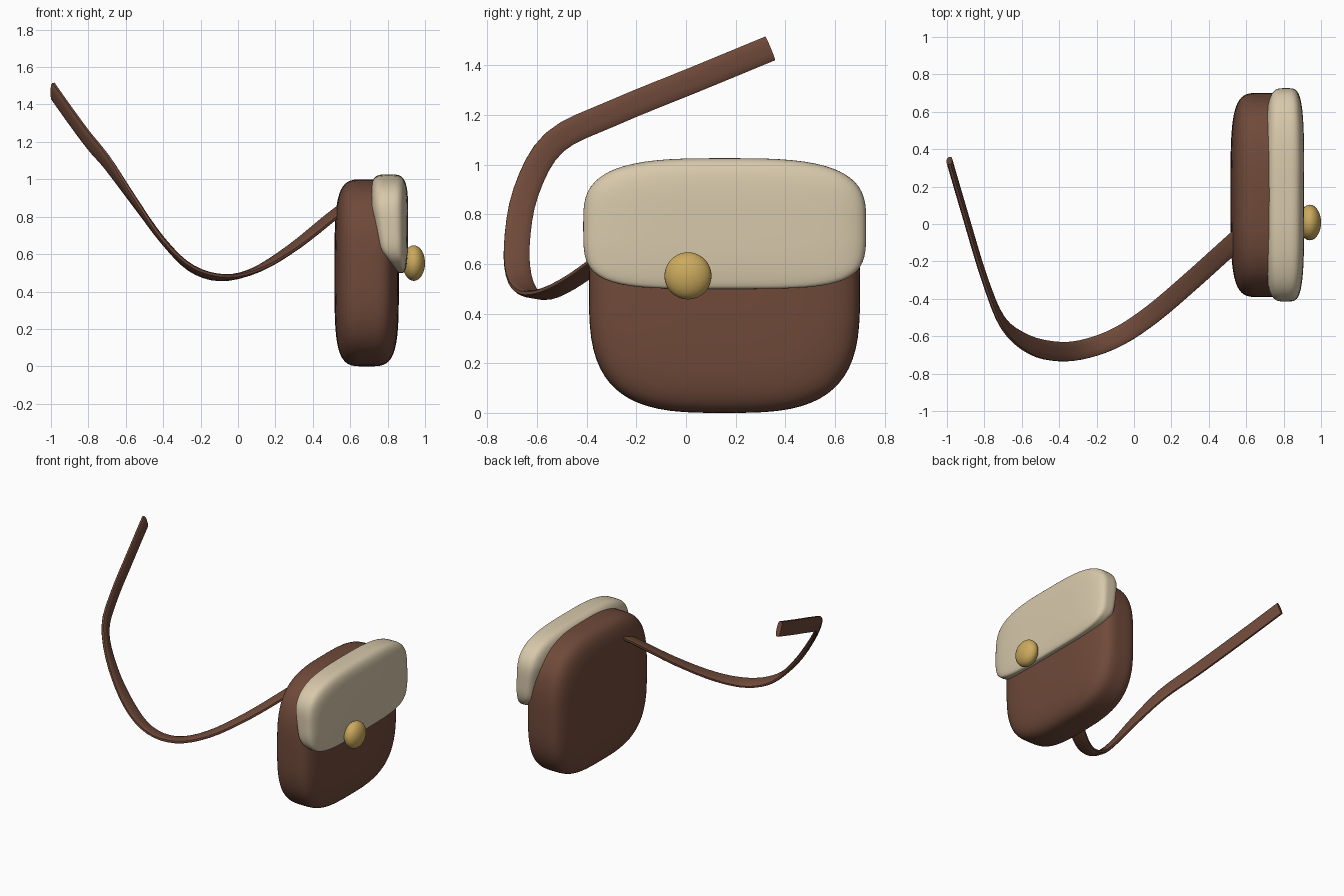
import bpy, bmesh, math
from mathutils import Vector

if "Cube" in bpy.data.objects:
    bpy.data.objects.remove(bpy.data.objects["Cube"])


def material(name, rgb):
    m = bpy.data.materials.new(name)
    m.diffuse_color = (*rgb, 1)
    m.use_nodes = True
    m.node_tree.nodes["Principled BSDF"].inputs["Base Color"].default_value = m.diffuse_color
    return m


leather = material("brown leather", (0.16, 0.068, 0.042))
cream = material("cream suede", (0.68, 0.58, 0.405))
brass = material("brass", (0.60, 0.40, 0.11))


def finish(bm, name, mat):
    bmesh.ops.recalc_face_normals(bm, faces=bm.faces)
    for f in bm.faces:
        f.smooth = True
    me = bpy.data.meshes.new(name)
    bm.to_mesh(me)
    bm.free()
    me.materials.append(mat)
    ob = bpy.data.objects.new(name, me)
    bpy.context.collection.objects.link(ob)
    bpy.context.view_layer.objects.active = ob
    ob.select_set(True)
    bpy.ops.object.shade_smooth_by_angle(angle=math.radians(50))
    ob.select_set(False)
    return ob


def cushion(name, mat, centre, half, edge, n_top, n_low, warp=None):
    """Soft rounded block: a divided cube pulled onto a superellipsoid."""
    bm = bmesh.new()
    bmesh.ops.create_cube(bm, size=2)
    bmesh.ops.subdivide_edges(bm, edges=bm.edges[:], cuts=19, use_grid_fill=True)
    for v in bm.verts:
        x, y, z = (abs(c) for c in v.co)
        n = n_top if v.co.z > 0 else n_low
        r = (y ** n + z ** n) ** (1 / n)
        v.co /= (x ** edge + r ** edge) ** (1 / edge)
        v.co = Vector(centre) + Vector(a * b for a, b in zip(v.co, half))
        if warp:
            warp(v.co)
    return finish(bm, name, mat)


# Pouch body
cushion("pouch_body", leather, (0.688, 0.155, 0.5), (0.172, 0.546, 0.5), 4.2, 3.2, 3.2)


# Flap, thinning on its rear side toward the lower lip
def taper(co):
    if co.z > 0.85:
        left = 0.70
    elif co.z > 0.62:
        left = 0.70 + 0.035 * (0.85 - co.z) / 0.23
    else:
        left = 0.735 + 0.095 * (0.62 - co.z) / 0.12
    t = (co.x - 0.70) / 0.21
    co.x = left + t * (0.91 - left)


cushion("flap", cream, (0.805, 0.156, 0.763), (0.105, 0.57, 0.263), 4.2, 3.2, 4.3, taper)

# Clasp button
bm = bmesh.new()
bmesh.ops.create_uvsphere(bm, u_segments=32, v_segments=16, radius=1)
for v in bm.verts:
    v.co = Vector((0.94 + v.co.x * 0.06, 0.008 + v.co.y * 0.095, 0.552 + v.co.z * 0.095))
finish(bm, "clasp_button", brass)

# Strap: path point followed by the direction of the strap's width
stations = [
    ((0.60, -0.04, 0.875), (0.66, -0.75, 0.0)),
    ((0.50, -0.13, 0.80), (0.66, -0.75, 0.0)),
    ((0.30, -0.31, 0.64), (0.64, -0.77, 0.05)),
    ((0.10, -0.48, 0.517), (0.55, -0.83, 0.1)),
    ((-0.08, -0.60, 0.474), (0.40, -0.9, 0.15)),
    ((-0.25, -0.665, 0.525), (0.18, -0.97, 0.12)),
    ((-0.40, -0.682, 0.67), (0.0, -1.0, 0.1)),
    ((-0.56, -0.645, 0.89), (0.0, -0.9, 0.4)),
    ((-0.70, -0.53, 1.09), (0.0, -0.6, 0.8)),
    ((-0.80, -0.29, 1.21), (0.0, -0.42, 0.9)),
    ((-0.90, 0.04, 1.345), (0.0, -0.37, 0.93)),
    ((-0.987, 0.338, 1.468), (0.0, -0.37, 0.93)),
]
path = [Vector(p) for p, w in stations]
wide = [Vector(w).normalized() for p, w in stations]


def smooth_point(pts, i, t):
    a, b = pts[max(i - 1, 0)], pts[i]
    c, d = pts[i + 1], pts[min(i + 2, len(pts) - 1)]
    return 0.5 * (2 * b + (c - a) * t + (2 * a - 5 * b + 4 * c - d) * t * t
                  + (3 * b - a - 3 * c + d) * t ** 3)


STEPS, SIDES = 4, 12
params = [(i, s / STEPS) for i in range(len(path) - 1) for s in range(STEPS)]
params.append((len(path) - 2, 1.0))
centres = [smooth_point(path, i, t) for i, t in params]
widths = [smooth_point(wide, i, t) for i, t in params]
bm = bmesh.new()
rings = []
for k, (c, w) in enumerate(zip(centres, widths)):
    tangent = (centres[min(k + 1, len(centres) - 1)] - centres[max(k - 1, 0)]).normalized()
    w = (w - tangent * w.dot(tangent)).normalized()
    normal = tangent.cross(w)
    ring = []
    for j in range(SIDES):
        a = 2 * math.pi * (j + 0.5) / SIDES
        u = math.copysign(abs(math.cos(a)) ** 0.7, math.cos(a)) * 0.053
        h = math.copysign(abs(math.sin(a)) ** 0.7, math.sin(a)) * 0.016
        ring.append(bm.verts.new(c + w * u + normal * h))
    rings.append(ring)
for a, b in zip(rings, rings[1:]):
    for j in range(SIDES):
        k = (j + 1) % SIDES
        bm.faces.new((a[j], a[k], b[k], b[j]))
bm.faces.new(rings[0])
bm.faces.new(rings[-1])
finish(bm, "strap", leather)
